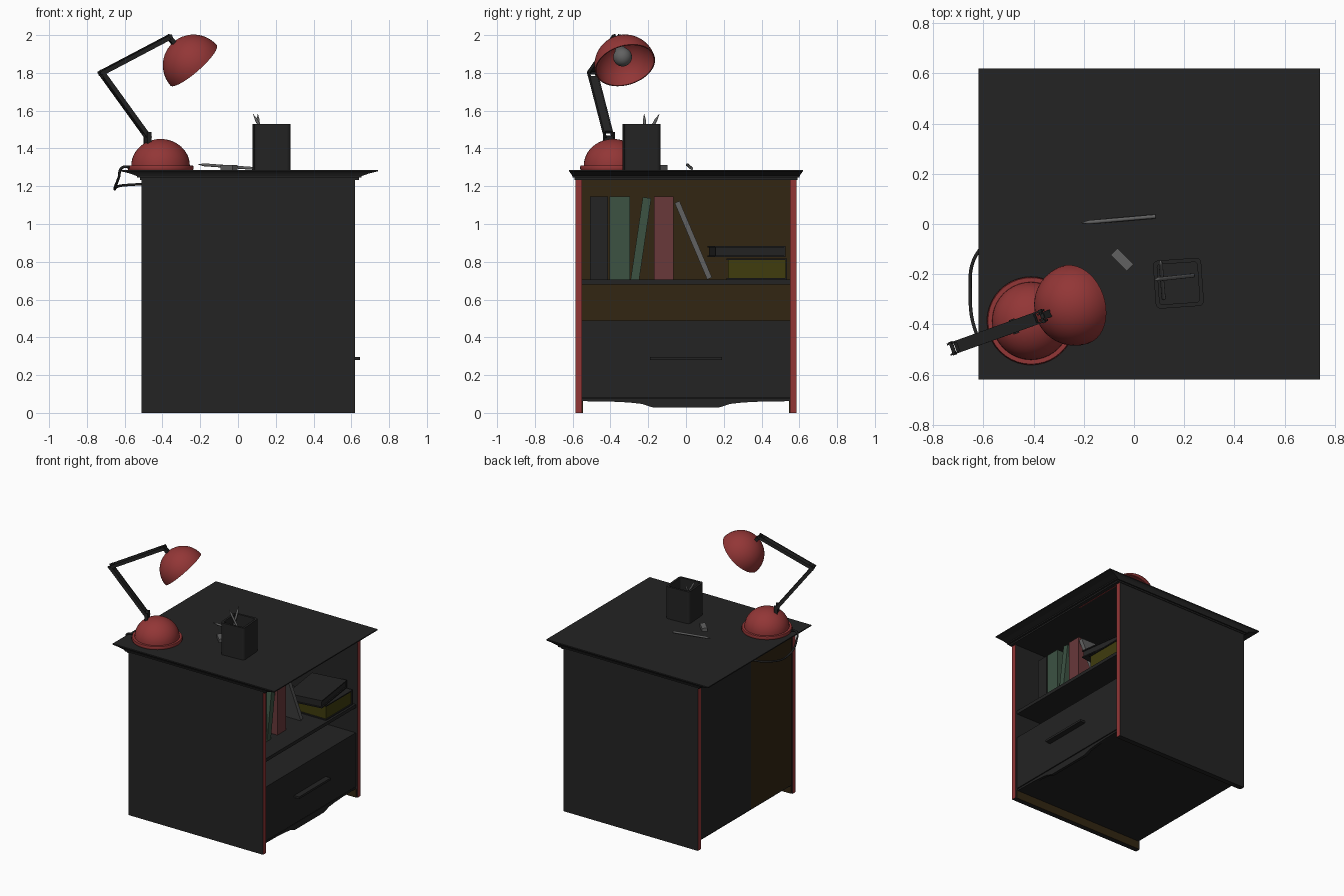
import bpy, bmesh, math
from mathutils import Vector, Matrix

if "Cube" in bpy.data.objects:
    bpy.data.objects.remove(bpy.data.objects["Cube"])

def mat(name, r, g, b):
    m = bpy.data.materials.new(name)
    m.diffuse_color = (r, g, b, 1)
    m.use_nodes = True
    m.node_tree.nodes["Principled BSDF"].inputs["Base Color"].default_value = m.diffuse_color
    return m

DARK = mat("charcoal", .017, .017, .017)
RED = mat("lamp red", .29, .037, .037)
BROWN = mat("dark brown", .032, .019, .006)
GREEN = mat("book green", .045, .085, .055)
ROSE = mat("book red", .14, .04, .042)
OLIVE = mat("olive", .05, .045, .004)
GREY = mat("grey", .12, .12, .12)

def finish(bm, name, mats, smooth=False, matrix=None):
    if matrix is not None:
        bm.transform(matrix)
    bmesh.ops.recalc_face_normals(bm, faces=bm.faces)
    me = bpy.data.meshes.new(name)
    bm.to_mesh(me)
    bm.free()
    ob = bpy.data.objects.new(name, me)
    bpy.context.collection.objects.link(ob)
    for m in mats:
        me.materials.append(m)
    if smooth:
        bpy.context.view_layer.objects.active = ob
        bpy.ops.object.select_all(action='DESELECT')
        ob.select_set(True)
        bpy.ops.object.shade_smooth_by_angle(angle=math.radians(40))
    return ob

def add_box(bm, x0, x1, y0, y1, z0, z1):
    m = Matrix.Translation(((x0+x1)/2, (y0+y1)/2, (z0+z1)/2)) @ Matrix.Diagonal((x1-x0, y1-y0, z1-z0, 1))
    vs = bmesh.ops.create_cube(bm, size=1, matrix=m)["verts"]
    return {f for v in vs for f in v.link_faces}

def box(name, m, *ext, matrix=None):
    bm = bmesh.new()
    add_box(bm, *ext)
    return finish(bm, name, [m], matrix=matrix)

def lathe(name, m, profile, steps=40, matrix=None):
    """Spin (radius, height) points about z."""
    bm = bmesh.new()
    vs = [bm.verts.new((r, 0, z)) for r, z in profile]
    es = [bm.edges.new(p) for p in zip(vs, vs[1:])]
    bmesh.ops.spin(bm, geom=vs + es, axis=(0, 0, 1), cent=(0, 0, 0), angle=math.tau, steps=steps)
    bmesh.ops.remove_doubles(bm, verts=bm.verts, dist=1e-5)
    return finish(bm, name, [m], True, matrix)

def axis_matrix(p, direction):
    return Matrix.Translation(p) @ Vector(direction).to_track_quat('Z', 'Y').to_matrix().to_4x4()

def arc(r, n=12, z0=0):
    return [(r*math.cos(a), z0 + r*math.sin(a)) for a in [math.pi/2*i/n for i in range(n+1)]]

# --- cabinet ---
for s, side in ((-1, "near"), (1, "far")):
    y0, y1 = sorted((s*.55, s*.585))
    panel = box(side + "_side_panel", DARK, -.51, .62, y0, y1, 0, 1.24)
    panel.data.materials.append(RED)
    for f in panel.data.polygons:           # red edges front and back
        if abs(f.normal.x) > .9:
            f.material_index = 1
    y0, y1 = sorted((s*.55, s*.546))
    box(side + "_skirt_lining", BROWN, -.5, .61, y0, y1, 0, .062)
box("back_panel", BROWN, -.502, -.49, -.55, .55, .07, 1.24)
box("back_cover", DARK, -.506, -.502, -.06, .55, .07, 1.24)
box("shelf", DARK, -.49, .605, -.55, .55, .68, .705)
box("bottom_panel", DARK, -.5, .59, -.55, .55, .062, .078)
box("drawer", DARK, -.49, .605, -.55, .55, .08, .49)
box("drawer_handle", DARK, .6, .647, -.19, .19, .28, .296)
box("top_edge_strip", RED, .605, .612, .13, .55, 1.232, 1.24)

# scalloped apron under the drawer
bm = bmesh.new()
half = [(.55, .075), (.55, .062), (.40, .06), (.30, .055), (.23, .047), (.20, .036), (.17, .028)]
pts = half + [(-y, z) for y, z in reversed(half)]
face = bm.faces.new([bm.verts.new((.58, y, z)) for y, z in pts])
ext = bmesh.ops.extrude_face_region(bm, geom=[face])["geom"]
bmesh.ops.translate(bm, vec=(.022, 0, 0), verts=[g for g in ext if isinstance(g, bmesh.types.BMVert)])
finish(bm, "apron", [DARK])

# moulded table top: stacked rectangles (x inset, y inset, z)
bm = bmesh.new()
rings = []
for ix, iy, z in ((.1, .03, 1.234), (.1, .03, 1.245), (.085, .02, 1.245), (.085, .018, 1.254),
                  (.045, .01, 1.268), (0, 0, 1.279), (0, 0, 1.287)):
    rings.append([bm.verts.new((x, y, z)) for x, y in
                  ((-.62+ix, -.62+iy), (.74-ix, -.62+iy), (.74-ix, .62-iy), (-.62+ix, .62-iy))])
for a, b in zip(rings, rings[1:]):
    for i in range(4):
        bm.faces.new((a[i], a[(i+1) % 4], b[(i+1) % 4], b[i]))
bm.faces.new(rings[0])
bm.faces.new(rings[-1])
finish(bm, "table_top", [DARK])

# --- books: boards and spine with a page block; local x depth, y thickness, z height ---
def book(name, cover, pages, d, t, h, matrix):
    bm = bmesh.new()
    c = min(.008, t*.2)
    for e in ((0, d, 0, c, 0, h), (0, d, t-c, t, 0, h), (d-c, d, c, t-c, 0, h)):
        add_box(bm, *e)
    for f in add_box(bm, .008, d-c, c, t-c, .008, h-.008):
        f.material_index = 1
    return finish(bm, name, [cover, pages], matrix=matrix)

T = Matrix.Translation
def lean(dy, h):
    return Matrix.Rotation(math.atan2(dy, h), 4, 'X')

book("black_book", DARK, GREY, .31, .095, .44, T((.14, -.507, .705)))
book("thick_green_book", GREEN, GREY, .31, .108, .44, T((.14, -.404, .705)))
book("thin_green_book", GREEN, GREY, .3, .045, .44, T((.15, -.293, .707)) @ lean(-.065, .44))
book("red_book", ROSE, GREY, .31, .103, .44, T((.14, -.169, .705)))
book("grey_book", GREY, GREY, .3, .028, .44, T((.15, .112, .706)) @ lean(.17, .40))
flat = Matrix(((0, 0, 1, 0), (1, 0, 0, 0), (0, 1, 0, 0), (0, 0, 0, 1)))
book("olive_book", DARK, OLIVE, .32, .112, .31, T((.28, .215, .706)) @ flat)
book("flat_black_book", DARK, DARK, .38, .058, .27,
     T((.44, .32, .826)) @ Matrix.Rotation(math.radians(8), 4, 'Z') @ T((-.135, -.19, 0)) @ flat)

# --- desk lamp ---
BX, BY = -.41, -.386
dome = [(.155*r, 1.31 + .14*z) for r, z in arc(1)]
lathe("lamp_base", RED, [(0, 1.287), (.172, 1.287), (.176, 1.296), (.172, 1.31)] + dome,
      matrix=T((BX, BY, 0)))

def arm(name, p, q, w=.05, h=.024, inset=.03):
    """Channel: two side strips joined by a web that stops short of the ends."""
    p, q = Vector(p), Vector(q)
    X = (q-p).normalized()
    Y = Vector((-.334, .943, 0))
    Z = X.cross(Y).normalized()
    Y = Z.cross(X)
    m = Matrix((X, Y, Z)).transposed().to_4x4()
    m.translation = p
    L = (q-p).length
    bm = bmesh.new()
    for s in (-1, 1):
        y0, y1 = sorted((s*w/2, s*(w/2-.007)))
        add_box(bm, -.012, L+.012, y0, y1, -h/2, h/2)
    add_box(bm, inset, L-inset, -w/2+.007, w/2-.007, -h/2+.002, h/2-.002)
    return finish(bm, name, [DARK], matrix=m)

foot, elbow, wrist = (-.478, -.408, 1.462), (-.722, -.495, 1.80), (-.365, -.367, 1.988)
arm("lamp_post", (-.478, -.408, 1.40), (-.478, -.408, 1.475), .06, .024, .01)
arm("lower_arm", foot, elbow)
arm("upper_arm", elbow, wrist)
arm("shade_neck", wrist, (-.335, -.356, 1.953), .03, .024, .002)

def rod(name, m, p, q, r, tip=0):
    p, q = Vector(p), Vector(q)
    L = (q-p).length
    return lathe(name, m, [(0, 0), (r, 0), (r, L-tip), (0, L)], 10, axis_matrix(p, q-p))

for n, p in (("elbow_pin", elbow), ("foot_pin", foot), ("wrist_pin", wrist)):
    a = Vector((-.334, .943, 0)) * .028
    rod(n, DARK, Vector(p)-a, Vector(p)+a, .008)

# shade opens away from the arm, with a bulb inside
opening = Vector((.64, .227, -.73)).normalized()
rim = Vector((-.235, -.322, 1.84))
m = axis_matrix(rim, -opening)
lathe("lamp_shade", RED, arc(.163) + list(reversed(arc(.157))) + [(.163, 0)], matrix=m)
bulb = [(0, .01)] + [(.05*math.sin(a), .06 - .05*math.cos(a)) for a in
                     [math.pi*i/14 for i in range(1, 11)]] + [(.024, .12), (.024, .157)]
lathe("bulb", GREY, bulb, 24, m)

# power cord over the edge into the back
cu = bpy.data.curves.new("power_cord", 'CURVE')
cu.dimensions = '3D'
cu.bevel_depth = .007
cu.bevel_resolution = 2
sp = cu.splines.new('BEZIER')
path = [(-.55, -.43, 1.296), (-.615, -.45, 1.297), (-.63, -.43, 1.25), (-.652, -.30, 1.188),
        (-.62, -.11, 1.203), (-.50, -.04, 1.212)]
sp.bezier_points.add(len(path)-1)
for b, c in zip(sp.bezier_points, path):
    b.co = c
    b.handle_left_type = b.handle_right_type = 'AUTO'
cu.materials.append(DARK)
bpy.context.collection.objects.link(bpy.data.objects.new("power_cord", cu))

# --- pencil holder: rounded square cup ---
def rounded(half, r, z, bm):
    vs = []
    for k in range(4):
        cx, cy = ((1, 1), (-1, 1), (-1, -1), (1, -1))[k]
        for i in range(5):
            a = math.pi/2*(k + i/4)
            vs.append(bm.verts.new((cx*(half-r) + r*math.cos(a), cy*(half-r) + r*math.sin(a), z)))
    return vs
bm = bmesh.new()
loops = [rounded(h, r, z, bm) for h, r, z in
         ((.096, .02, 1.287), (.096, .02, 1.53), (.08, .012, 1.53), (.08, .012, 1.3))]
for a, b in zip(loops, loops[1:]):
    for i in range(20):
        bm.faces.new((a[i], a[(i+1) % 20], b[(i+1) % 20], b[i]))
bm.faces.new(loops[0])
bm.faces.new(loops[-1])
finish(bm, "pencil_holder", [DARK], True,
       T((.177, -.236, 0)) @ Matrix.Rotation(math.radians(4), 4, 'Z'))

# pencils, loose pencil and eraser
rod("pencil_one", GREY, (.118, -.295, 1.305), (.105, -.14, 1.585), .008, .04)
rod("pencil_two", GREY, (.235, -.205, 1.305), (.078, -.222, 1.585), .008, .04)
rod("loose_pencil", GREY, (.085, .03, 1.294), (-.215, .004, 1.316), .008, .035)
box("eraser", GREY, -.045, .045, -.019, .019, 1.287, 1.312,
    matrix=T((-.048, -.142, 0)) @ Matrix.Rotation(math.radians(-45), 4, 'Z'))
